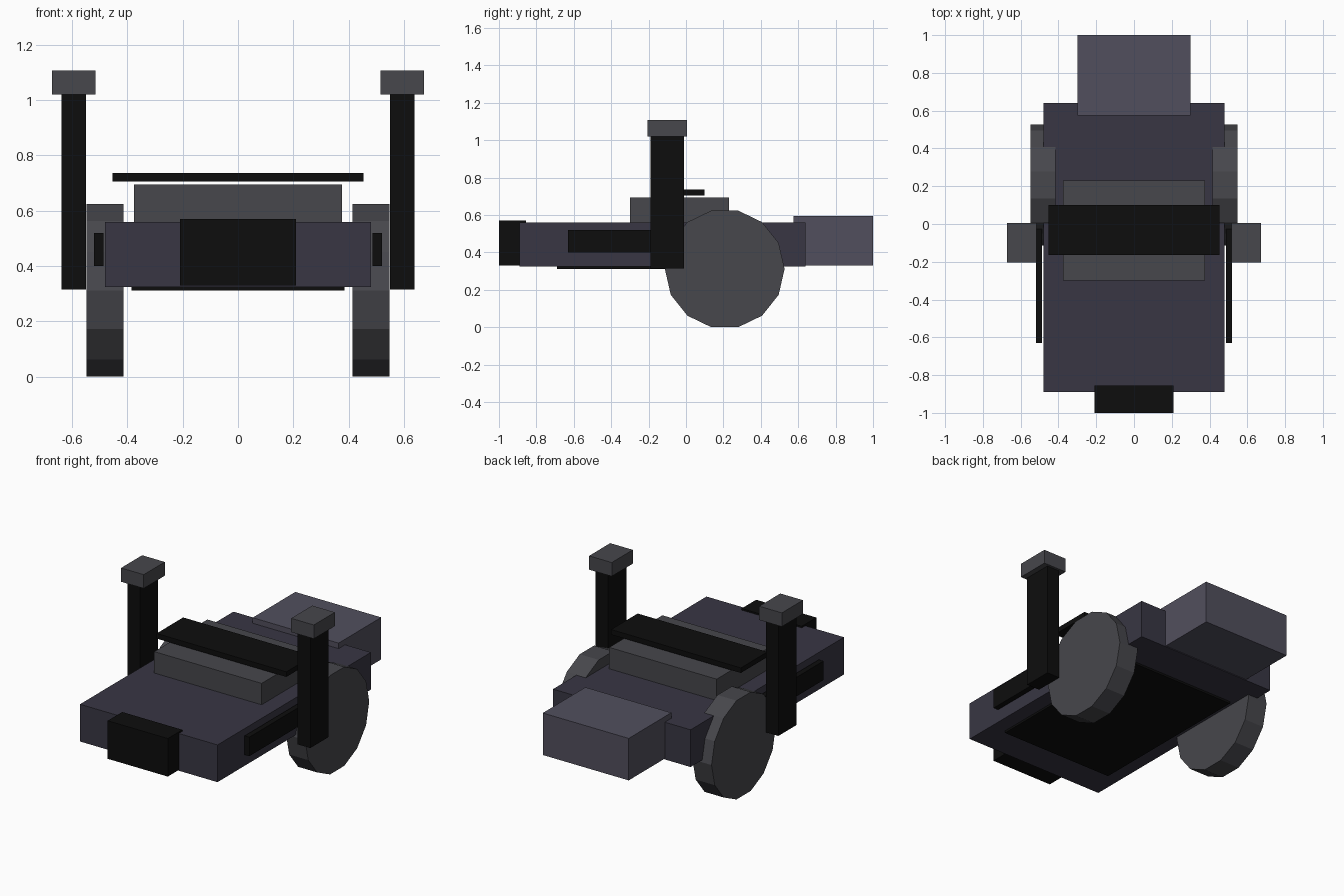
import bpy, math

if "Cube" in bpy.data.objects:
    bpy.data.objects.remove(bpy.data.objects["Cube"])


def material(name, rgb):
    m = bpy.data.materials.new(name)
    m.diffuse_color = (*rgb, 1)
    m.use_nodes = True
    m.node_tree.nodes["Principled BSDF"].inputs["Base Color"].default_value = m.diffuse_color
    return m


BODY = material("dark_slate", (0.040, 0.037, 0.057))
TAIL = material("slate", (0.083, 0.078, 0.110))
METAL = material("dark_grey", (0.063, 0.063, 0.072))
BLACK = material("black", (0.004, 0.004, 0.004))


def box(name, x, y, z, mat):
    """Box from (min, max) ranges on each axis."""
    bpy.ops.mesh.primitive_cube_add(size=1, location=[sum(r) / 2 for r in (x, y, z)])
    ob = bpy.context.object
    ob.name = name
    ob.scale = [r[1] - r[0] for r in (x, y, z)]
    bpy.ops.object.transform_apply(location=False, rotation=False, scale=True)
    ob.data.materials.append(mat)
    return ob


def side_box(name, x, y, z, mat):
    """The same box on the right and left."""
    box(name + "_right", x, y, z, mat)
    box(name + "_left", (-x[1], -x[0]), y, z, mat)


# Hull
box("hull", (-0.48, 0.48), (-0.89, 0.64), (0.325, 0.56), BODY)
box("belly_plate", (-0.385, 0.385), (-0.69, 0.395), (0.312, 0.33), BLACK)
box("nose_block", (-0.21, 0.21), (-1.0, -0.855), (0.33, 0.57), BLACK)
box("tail_block", (-0.30, 0.30), (0.575, 1.0), (0.33, 0.595), TAIL)

# Raised deck with the slab hovering above it
box("deck", (-0.375, 0.375), (-0.30, 0.23), (0.55, 0.695), METAL)
box("top_slab", (-0.453, 0.453), (-0.165, 0.10), (0.705, 0.737), BLACK)

# Side strips and upright posts with caps
side_box("side_strip", (0.487, 0.52), (-0.63, 0.10), (0.40, 0.52), BLACK)
side_box("post", (0.55, 0.638), (-0.19, -0.01), (0.315, 1.02), BLACK)
side_box("post_cap", (0.515, 0.673), (-0.205, 0.005), (1.02, 1.107), METAL)

# Fourteen-sided wheels, flat side down
R = 0.32
apothem = R * math.cos(math.pi / 14)
for side, label in ((1, "right"), (-1, "left")):
    bpy.ops.mesh.primitive_cylinder_add(vertices=14, radius=R, depth=0.133,
                                        location=(side * 0.481, 0.207, apothem))
    wheel = bpy.context.object
    wheel.name = "wheel_" + label
    # Put a corner at the front and back, then stand the wheel up
    wheel.rotation_euler = (0, math.pi / 2, 0)
    bpy.ops.object.transform_apply(location=False, rotation=True, scale=False)
    zmin = min(v.co.z for v in wheel.data.vertices)
    if zmin < -apothem - 0.001:
        wheel.rotation_euler = (math.pi / 14, 0, 0)
        bpy.ops.object.transform_apply(location=False, rotation=True, scale=False)
    wheel.data.materials.append(METAL)
